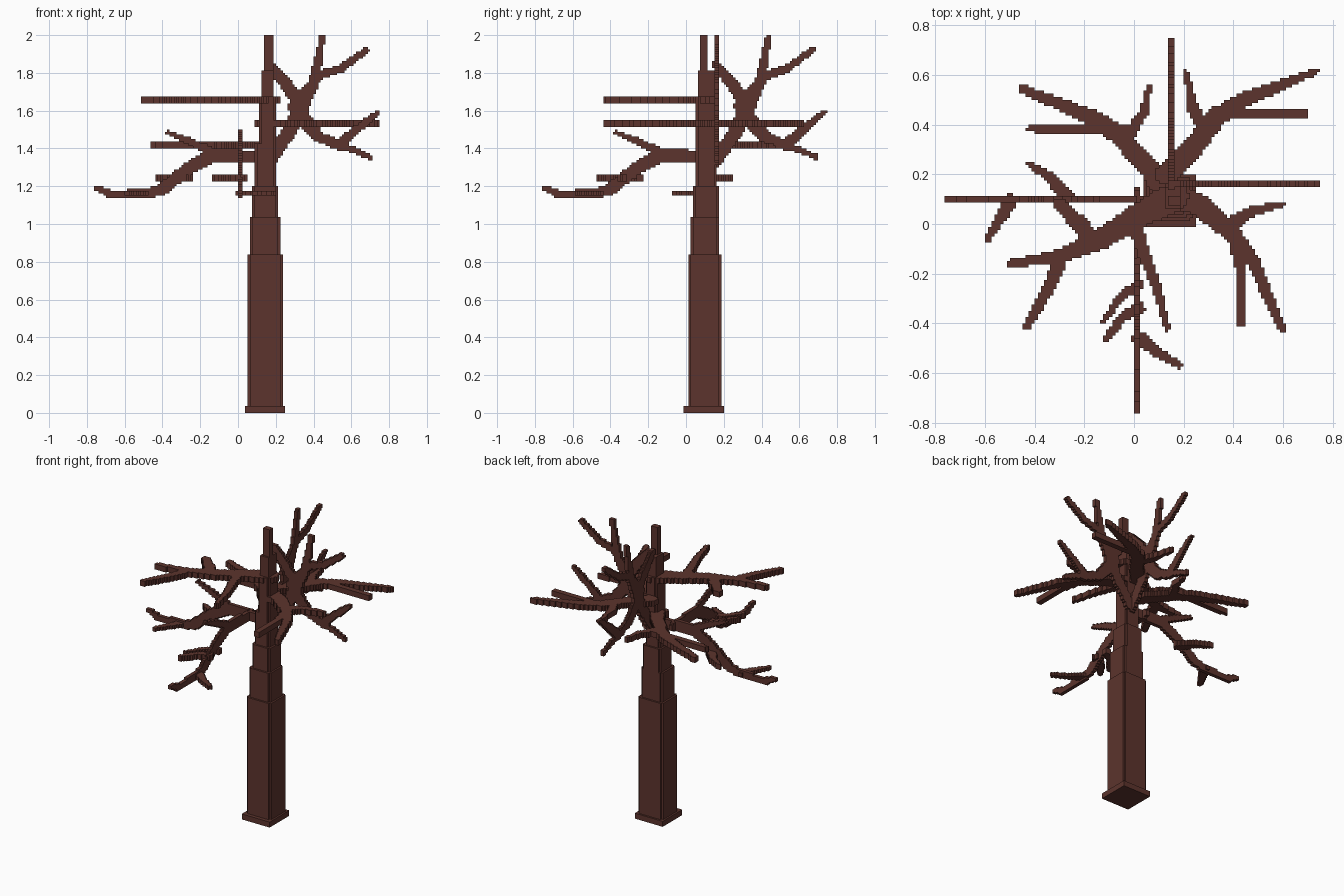
import bpy
import math
from mathutils import Vector
from mathutils.geometry import intersect_point_line

CELL = 0.0125

old = bpy.data.objects.get("Cube")
if old:
    bpy.data.objects.remove(old, do_unlink=True)

bark = bpy.data.materials.new("dark_brown_bark")
bark.use_nodes = True
bark.diffuse_color = (0.107, 0.034, 0.026, 1)
shader = next(n for n in bark.node_tree.nodes if n.type == 'BSDF_PRINCIPLED')
shader.inputs["Base Color"].default_value = bark.diffuse_color
shader.inputs["Roughness"].default_value = 0.9


def block_mesh(name, cells):
    """Skin a set of grid cells with its outer square faces only."""
    verts, faces = {}, []
    for cell in cells:
        for axis in range(3):
            u, v = (axis + 1) % 3, (axis + 2) % 3
            for side in (0, 1):
                near = list(cell)
                near[axis] += 2 * side - 1
                if tuple(near) in cells:
                    continue
                loop = []
                for du, dv in ((0, 0), (1, 0), (1, 1), (0, 1)):
                    p = list(cell)
                    p[axis] += side
                    p[u] += du
                    p[v] += dv
                    loop.append(verts.setdefault(tuple(p), len(verts)))
                faces.append(loop if side else loop[::-1])
    mesh = bpy.data.meshes.new(name)
    mesh.from_pydata([[c * CELL for c in p] for p in verts], [], faces)
    mesh.materials.append(bark)
    obj = bpy.data.objects.new(name, mesh)
    bpy.context.collection.objects.link(obj)
    return obj


def stroke_cells(points, start, end):
    """Grid squares covered by a tapering path."""
    pts = [Vector(p) for p in points]
    total = sum((b - a).length for a, b in zip(pts, pts[1:]))
    out, done = set(), 0
    for a, b in zip(pts, pts[1:]):
        length = (b - a).length
        lo = [math.floor((min(a[i], b[i]) - start) / CELL) for i in (0, 1)]
        hi = [math.ceil((max(a[i], b[i]) + start) / CELL) for i in (0, 1)]
        for i in range(lo[0], hi[0] + 1):
            for j in range(lo[1], hi[1] + 1):
                c = Vector(((i + 0.5) * CELL, (j + 0.5) * CELL))
                t = intersect_point_line(c, a, b)[1]
                t = min(max(t, 0), 1)
                width = start + (end - start) * (done + t * length) / total
                if (c - a.lerp(b, t)).length < width / 2:
                    out.add((i, j))
        done += length
    return out


def branch(name, axis, level, strokes, layers=2):
    """Flat branch lying across the given axis, centred on level."""
    base = round(level / CELL - layers / 2)
    cells = set()
    for start, end, points in strokes:
        for i, j in stroke_cells(points, start, end):
            for k in range(base, base + layers):
                cells.add({'X': (k, i, j), 'Y': (i, k, j), 'Z': (i, j, k)}[axis])
    return block_mesh(name, cells)


# Trunk: stacked tiers with notched corners (x0, x1, y0, y1, top)
tiers = [
    (0.035, 0.25, -0.01, 0.2, 0.04),
    (0.05, 0.24, 0.01, 0.19, 0.84),
    (0.06, 0.225, 0.02, 0.18, 1.04),
    (0.08, 0.21, 0.04, 0.17, 1.2),
    (0.09, 0.2, 0.045, 0.165, 1.42),
    (0.11, 0.2, 0.055, 0.165, 1.68),
    (0.13, 0.19, 0.065, 0.15, 1.81),
    (0.14, 0.185, 0.075, 0.11, 2.0),
]
trunk, floor = set(), 0
for tier in tiers:
    x0, x1, y0, y1, top = [round(n / CELL) for n in tier]
    for x in range(x0, x1):
        for y in range(y0, y1):
            corner = x in (x0, x1 - 1) and y in (y0, y1 - 1)
            if not (corner and 0 < floor and x1 - x0 > 5):
                trunk.update((x, y, z) for z in range(floor, top))
    floor = top
block_mesh("trunk", trunk)

# Upright crown branches, one to the left and one to the back
crown = [
    (0.07, 0.08, [(0.17, 1.34), (0.28, 1.5), (0.34, 1.64)]),
    (0.05, 0.08, [(0.17, 1.84), (0.27, 1.72), (0.34, 1.62)]),
    (0.11, 0.05, [(0.32, 1.62), (0.41, 1.76)]),
    (0.06, 0.03, [(0.4, 1.74), (0.42, 1.84), (0.445, 1.99)]),
    (0.05, 0.035, [(0.41, 1.78), (0.54, 1.82), (0.68, 1.92)]),
    (0.09, 0.04, [(0.32, 1.58), (0.43, 1.46), (0.54, 1.42)]),
    (0.04, 0.03, [(0.5, 1.42), (0.59, 1.4), (0.7, 1.355)]),
    (0.06, 0.03, [(0.54, 1.42), (0.64, 1.51), (0.74, 1.59)]),
]
branch("left_crown_branch", 'Y', 0.16, crown)
branch("back_crown_branch", 'X', 0.152,
       [(s, e, [(x - 0.01, z) for x, z in pts]) for s, e, pts in crown])

# Drooping limbs, one to the right and one to the front
limb = [
    (0.06, 0.07, [(0.12, 1.36), (-0.16, 1.365)]),
    (0.08, 0.06, [(-0.14, 1.36), (-0.25, 1.3), (-0.4, 1.19)]),
    (0.06, 0.035, [(-0.38, 1.19), (-0.46, 1.165), (-0.69, 1.155)]),
    (0.035, 0.03, [(-0.68, 1.165), (-0.75, 1.19)]),
    (0.05, 0.025, [(-0.14, 1.38), (-0.24, 1.43), (-0.37, 1.485)]),
]
branch("right_drooping_limb", 'Y', 0.1, limb)
branch("front_drooping_limb", 'X', 0.018, limb)

# Level branches spreading between the upright ones
branch("back_right_branch", 'Z', 1.42, [
    (0.09, 0.07, [(0.12, 0.14), (0.05, 0.24), (-0.07, 0.36)]),
    (0.08, 0.035, [(-0.05, 0.35), (-0.15, 0.42), (-0.45, 0.545)]),
    (0.05, 0.025, [(-0.05, 0.38), (-0.42, 0.382)]),
    (0.05, 0.025, [(-0.02, 0.36), (0.04, 0.45), (0.06, 0.55)]),
], 3)
branch("back_left_branch", 'Z', 1.53, [
    (0.09, 0.08, [(0.13, 0.2), (0.24, 0.31), (0.34, 0.44)]),
    (0.08, 0.03, [(0.32, 0.42), (0.44, 0.5), (0.73, 0.615)]),
    (0.045, 0.03, [(0.34, 0.445), (0.69, 0.445)]),
    (0.06, 0.02, [(0.29, 0.38), (0.24, 0.46), (0.21, 0.61)]),
], 3)
branch("front_left_branch", 'Z', 1.53, [
    (0.1, 0.07, [(0.17, 0.12), (0.27, 0.07), (0.4, -0.04)]),
    (0.07, 0.03, [(0.38, -0.02), (0.48, -0.15), (0.6, -0.43)]),
    (0.05, 0.03, [(0.4, -0.05), (0.43, -0.18), (0.432, -0.4)]),
    (0.06, 0.025, [(0.38, -0.01), (0.47, 0.05), (0.6, 0.08)]),
], 3)
branch("front_right_branch", 'Z', 1.66, [
    (0.12, 0.08, [(0.16, 0.11), (0.03, 0.04), (-0.15, -0.07)]),
    (0.08, 0.03, [(-0.12, -0.06), (-0.3, -0.13), (-0.5, -0.16)]),
    (0.06, 0.035, [(-0.29, -0.13), (-0.35, -0.27), (-0.43, -0.41)]),
    (0.08, 0.05, [(-0.17, -0.07), (-0.21, -0.01), (-0.3, 0.08)]),
    (0.06, 0.025, [(0, 0), (0.04, -0.12), (0.09, -0.25), (0.135, -0.42)]),
], 3)

# Small level twigs on the drooping limbs
branch("front_limb_twigs", 'Z', 1.24, [
    (0.04, 0.025, [(0.02, -0.24), (-0.06, -0.3), (-0.12, -0.39)]),
    (0.05, 0.03, [(0.02, -0.34), (-0.05, -0.38), (-0.11, -0.46)]),
], 3)
branch("right_limb_twig", 'Z', 1.24, [
    (0.06, 0.025, [(-0.27, 0.11), (-0.34, 0.19), (-0.42, 0.24)]),
], 3)
branch("front_tip_twig", 'Z', 1.16, [
    (0.06, 0.025, [(0.02, -0.46), (0.1, -0.52), (0.185, -0.57)]),
])
branch("right_tip_twig", 'Z', 1.16, [
    (0.06, 0.025, [(-0.5, 0.09), (-0.54, 0.02), (-0.59, -0.06)]),
])
